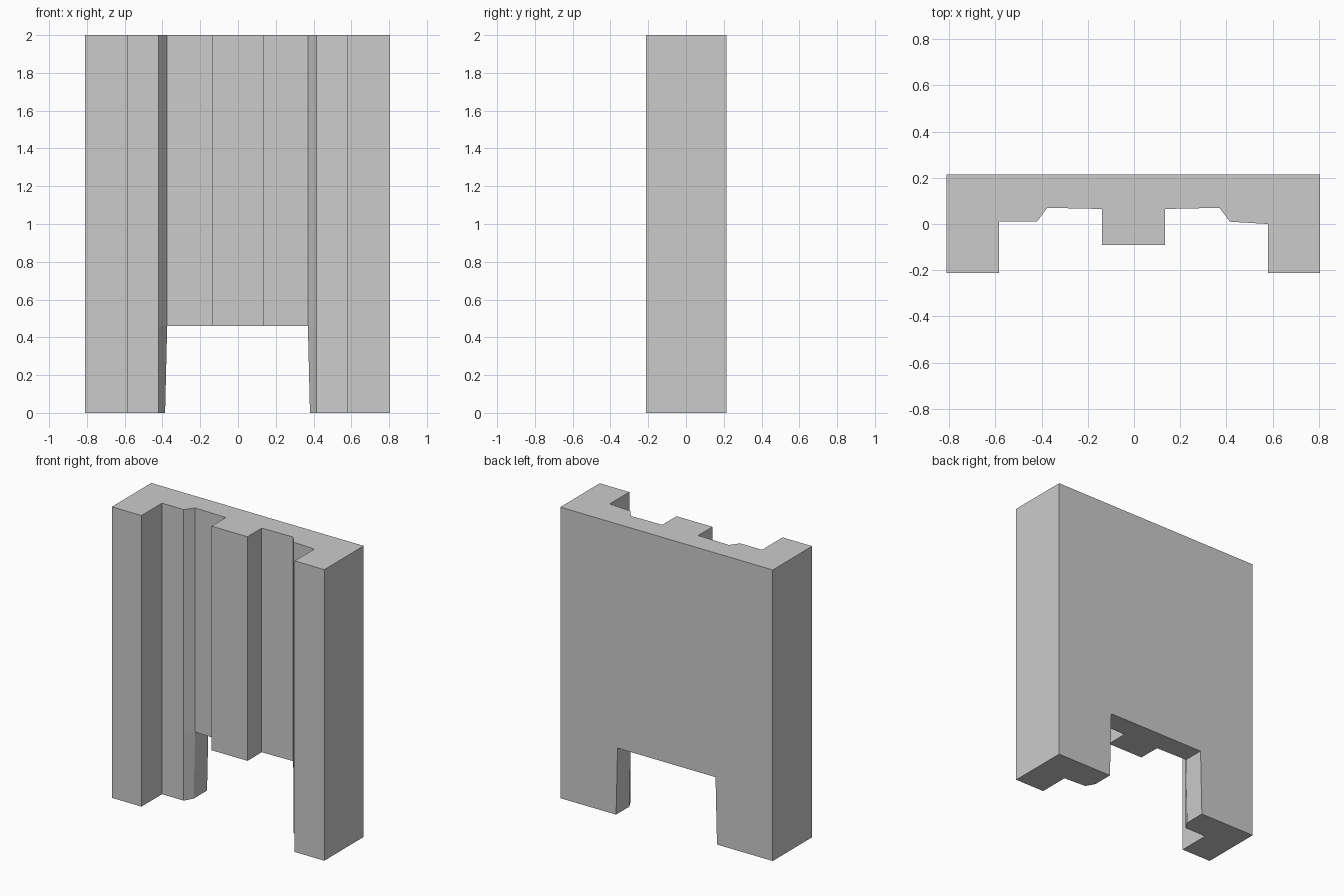
import bpy
import bmesh

if "Cube" in bpy.data.objects:
    bpy.data.objects.remove(bpy.data.objects["Cube"])

HEIGHT, DOOR_TOP = 2.0, 0.46

# Plan sections, each listed counter-clockwise from its outer back corner
left_leg = [(-0.81, 0.215), (-0.81, -0.213), (-0.585, -0.213), (-0.585, 0.01),
            (-0.42, 0.01), (-0.375, 0.07), (-0.375, 0.215)]
centre = [(-0.375, 0.07), (-0.138, 0.065), (-0.138, -0.09), (0.135, -0.09),
          (0.135, 0.065), (0.37, 0.07)]
right_leg = [(0.37, 0.215), (0.37, 0.07), (0.415, 0.01), (0.58, 0.0),
             (0.58, -0.213), (0.805, -0.213), (0.805, 0.215)]
outline = left_leg[:-1] + centre[1:-1] + right_leg[1:] + [right_leg[0], left_leg[-1]]

bm = bmesh.new()


def ring(points, z):
    return [bm.verts.new((x, y, z)) for x, y in points]


def skin(lower, upper):
    for i in range(len(lower)):
        j = (i + 1) % len(lower)
        bm.faces.new((lower[i], lower[j], upper[j], upper[i]))


# Upper wall, from the top of the doorway to the top of the model
base = ring(outline, DOOR_TOP)
top = ring(outline, HEIGHT)
skin(base, top)
bm.faces.new(top)
at = dict(zip(outline, base))

# Underside of the wall over the doorway
bm.faces.new([at[p] for p in reversed(centre + [right_leg[0], left_leg[-1]])])

# Legs, with the doorway jambs splaying outwards slightly at the floor
for leg, inner, shift in ((left_leg, -0.375, -0.011), (right_leg, 0.37, 0.011)):
    foot = ring([(x + shift if x == inner else x, y) for x, y in leg], 0.0)
    skin(foot, [at[p] for p in leg])
    bm.faces.new(list(reversed(foot)))

bmesh.ops.recalc_face_normals(bm, faces=bm.faces)
mesh = bpy.data.meshes.new("doorway_wall")
bm.to_mesh(mesh)
bm.free()
wall = bpy.data.objects.new("doorway_wall", mesh)
bpy.context.collection.objects.link(wall)
